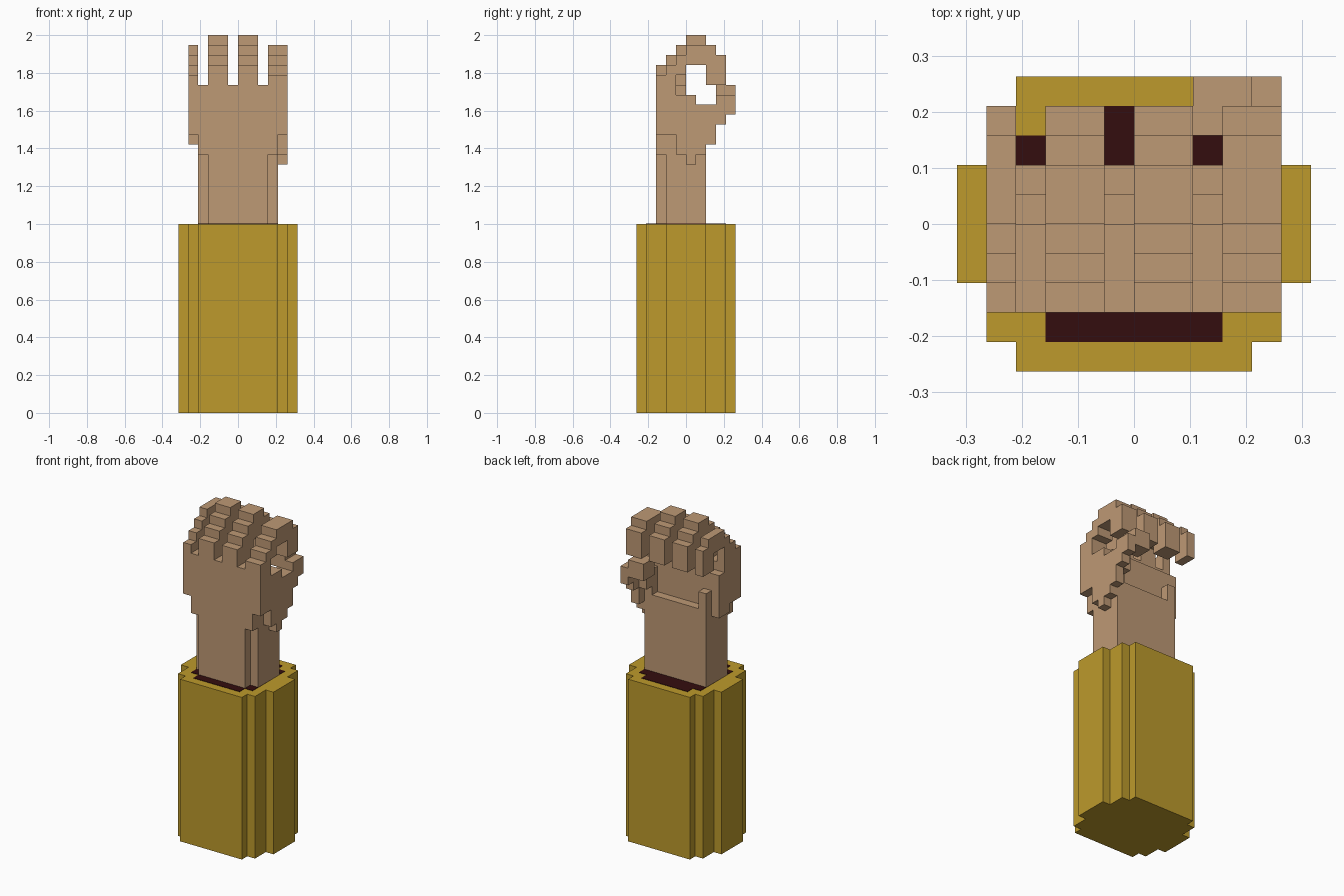
import bpy, bmesh

U = 2 / 38  # size of one block

old = bpy.data.objects.get("Cube")
if old:
    bpy.data.objects.remove(old, do_unlink=True)


def material(name, rgb):
    m = bpy.data.materials.new(name)
    m.use_nodes = True
    m.diffuse_color = (*rgb, 1)
    bsdf = m.node_tree.nodes["Principled BSDF"]
    bsdf.inputs["Base Color"].default_value = (*rgb, 1)
    bsdf.inputs["Roughness"].default_value = 0.9
    return m


SKIN = material("skin tan", (0.515, 0.319, 0.178))
GOLD = material("sleeve gold", (0.508, 0.323, 0.025))
DARK = material("dark red lining", (0.034, 0.004, 0.0045))


def prism(name, profile, axis, a, b, mat):
    """Extrude a profile in block units: along x (points are y, z) or z (points are x, y)."""
    def at(p, d):
        return (d * U, p[0] * U, p[1] * U) if axis == "x" else (p[0] * U, p[1] * U, d * U)
    bm = bmesh.new()
    face = bm.faces.new([bm.verts.new(at(p, a)) for p in profile])
    ext = bmesh.ops.extrude_face_region(bm, geom=[face])
    shift = ((b - a) * U, 0, 0) if axis == "x" else (0, 0, (b - a) * U)
    bmesh.ops.translate(bm, vec=shift,
                        verts=[v for v in ext["geom"] if isinstance(v, bmesh.types.BMVert)])
    bmesh.ops.recalc_face_normals(bm, faces=bm.faces)
    mesh = bpy.data.meshes.new(name)
    bm.to_mesh(mesh)
    bm.free()
    mesh.materials.append(mat)
    ob = bpy.data.objects.new(name, mesh)
    bpy.context.collection.objects.link(ob)
    return ob


def four_way(quarter):
    """Mirror a quarter outline (from +x round to +y) into a full outline."""
    half = quarter + [(-x, y) for x, y in reversed(quarter)]
    return half + [(-x, -y) for x, y in half]


# Sleeve with its dark opening
prism("sleeve", four_way([(6, 2), (5, 2), (5, 4), (4, 4), (4, 5)]), "z", 0, 19, GOLD)
prism("sleeve_opening", four_way([(4, 3), (3, 3), (3, 4)]), "z", 19, 19.04, DARK)

# Forearm and palm, in slices across the hand
prism("palm_middle", [(-3, 19), (2, 19), (2, 28), (1, 28), (1, 32), (0, 32), (0, 33), (-3, 33)],
      "x", -3, 3, SKIN)
prism("palm_little_side", [(-2, 19), (2, 19), (2, 30), (1, 30), (1, 32), (0, 32), (0, 33),
                           (-3, 33), (-3, 26), (-2, 26)], "x", -4, -3, SKIN)
prism("palm_little_edge", [(-3, 28), (-1, 28), (-1, 27), (1, 27), (1, 32), (0, 32), (0, 33),
                           (-3, 33)], "x", -5, -4, SKIN)
prism("palm_thumb_side", [(-2, 19), (2, 19), (2, 29), (3, 29), (3, 31), (1, 31), (1, 32),
                          (-1, 32), (-1, 33), (-3, 33), (-3, 26), (-2, 26)], "x", 3, 4, SKIN)

# Thumb: stepped base on the edge of the palm, then the tip turned inward
prism("thumb_base", [(-3, 28), (-1, 28), (-1, 26), (0, 26), (0, 25), (1, 25), (1, 26), (2, 26),
                     (2, 27), (3, 27), (3, 29), (4, 29), (4, 30), (5, 30), (5, 32), (3, 32),
                     (3, 31), (1, 31), (1, 32), (-1, 32), (-1, 33), (-3, 33)], "x", 4, 5, SKIN)
prism("thumb_tip", [(3, 31), (5, 31), (5, 33), (3, 33)], "x", 2, 4, SKIN)

# Curled fingers
long_back = [(-3, 33), (-3, 35), (-2, 35), (-2, 36), (-1, 36), (-1, 37), (0, 37), (0, 38),
             (2, 38), (2, 37), (3, 37)]
short_back = [(-3, 33), (-3, 34), (-2, 34), (-2, 35), (-1, 35), (-1, 36), (0, 36), (0, 37),
              (3, 37)]
tip = [(3, 36), (4, 36), (4, 33), (2, 33), (2, 35), (0, 35)]
prism("little_finger", short_back + tip + [(0, 33)], "x", -5, -4, SKIN)
prism("ring_finger", long_back + tip + [(0, 33)], "x", -3, -1, SKIN)
prism("middle_finger", long_back + tip + [(0, 33)], "x", 0, 2, SKIN)
prism("index_finger", short_back + tip + [(0, 34), (-1, 34), (-1, 33)], "x", 3, 5, SKIN)
